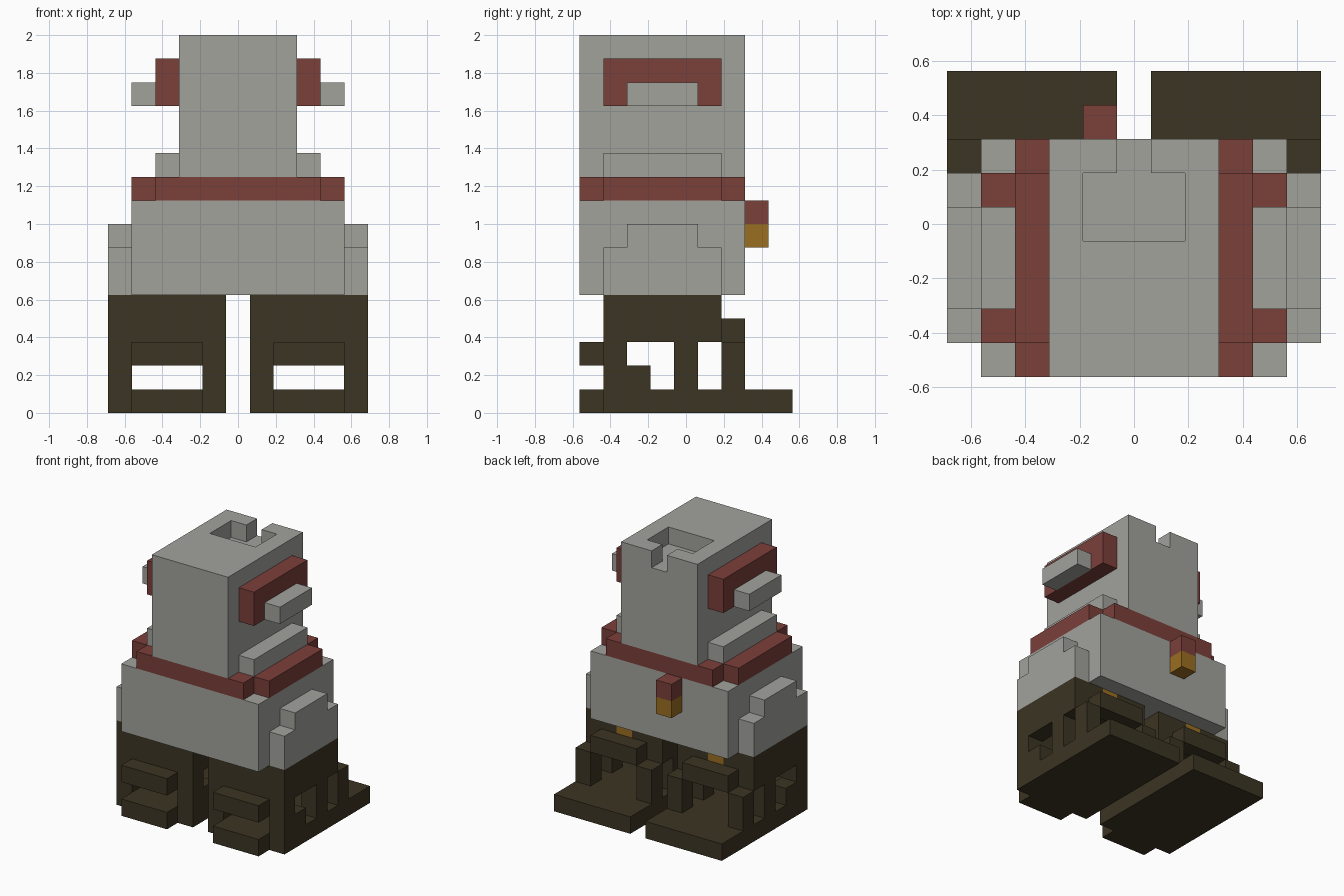
import bpy, bmesh
from mathutils import Vector

if "Cube" in bpy.data.objects:
    bpy.data.objects.remove(bpy.data.objects["Cube"])

U = 0.125                                   # block size
ORIGIN = Vector((-5.5 * U, -4.5 * U, 0))    # corner of the 11 x 9 x 16 block grid


def material(name, color):
    m = bpy.data.materials.new(name)
    m.diffuse_color = (*color, 1)
    m.use_nodes = True
    m.node_tree.nodes["Principled BSDF"].inputs["Base Color"].default_value = m.diffuse_color
    return m


GRAY = material("stone_gray", (0.36, 0.36, 0.335))
RED = material("brick_red", (0.198, 0.05, 0.042))
BROWN = material("dark_brown", (0.045, 0.035, 0.017))
GOLD = material("ochre_gold", (0.323, 0.156, 0.016))

cells = {}      # block -> part name
paint = {}      # part name -> material


def block(part, mat, x, y, z, mirror=False):
    """Fill a box of blocks; each range is (start, end)."""
    paint[part] = mat
    for i in range(*x):
        for j in range(*y):
            for k in range(*z):
                cells[(i, j, k)] = part
    if mirror:
        block(part.replace("right", "left"), mat, (11 - x[1], 11 - x[0]), y, z)


def carve(x, y, z):
    for i in range(*x):
        for j in range(*y):
            for k in range(*z):
                cells.pop((i, j, k), None)


# head with a keyhole pit in its top
block("head", GRAY, (3, 8), (0, 7), (10, 16))
carve((4, 7), (4, 6), (15, 16))
carve((5, 6), (6, 7), (15, 16))

# ears and shoulder ledges
block("right_ear", RED, (8, 9), (1, 6), (13, 15), True)
block("right_ear_tip", GRAY, (9, 10), (2, 5), (13, 14), True)
block("right_shoulder", GRAY, (8, 9), (1, 6), (10, 11), True)

# collar
block("collar", RED, (2, 9), (0, 7), (9, 10))
block("collar", RED, (1, 10), (1, 6), (9, 10))

# body with stepped side bulges
block("body", GRAY, (1, 10), (0, 7), (5, 9))
block("right_hip", GRAY, (10, 11), (1, 6), (5, 7), True)
block("right_hip", GRAY, (10, 11), (2, 5), (7, 8), True)

# tail on the back
block("tail_base", RED, (4, 5), (7, 8), (8, 9))
block("tail_tip", GOLD, (4, 5), (7, 8), (7, 8))

# legs: hollow block on side frames
block("right_leg", BROWN, (6, 11), (1, 6), (3, 5), True)
for wall in (6, 10):
    w = (wall, wall + 1)
    block("right_leg", BROWN, w, (1, 2), (1, 3), True)
    block("right_leg", BROWN, w, (2, 3), (1, 2), True)
    block("right_leg", BROWN, w, (4, 5), (1, 3), True)
    block("right_leg", BROWN, w, (6, 7), (1, 3), True)
    block("right_leg", BROWN, w, (5, 6), (3, 4), True)
block("right_leg", BROWN, (7, 10), (1, 2), (2, 3), True)
for x in ((7, 10), (1, 4)):
    carve(x, (2, 6), (3, 4))
block("right_nozzle", GOLD, (8, 9), (5, 6), (4, 5), True)

# bars on the front and back of the legs
block("right_front_bar", BROWN, (7, 10), (0, 1), (2, 3), True)
block("right_back_bar", BROWN, (7, 10), (6, 7), (3, 4), True)

# feet
block("right_foot", BROWN, (6, 11), (1, 9), (0, 1), True)
block("right_foot", BROWN, (7, 10), (0, 1), (0, 1), True)


def build(part):
    """Make one object from the exposed sides of a part's blocks."""
    bm = bmesh.new()
    for cell, owner in cells.items():
        if owner != part:
            continue
        for axis in range(3):
            for side in (0, 1):
                near = list(cell)
                near[axis] += 2 * side - 1
                if tuple(near) in cells:
                    continue
                corners = []
                for a, b in ((0, 0), (1, 0), (1, 1), (0, 1)):
                    p = Vector(cell)
                    p[axis] += side
                    p[(axis + 1) % 3] += a
                    p[(axis + 2) % 3] += b
                    corners.append(bm.verts.new(ORIGIN + p * U))
                bm.faces.new(corners if side else corners[::-1])
    bmesh.ops.remove_doubles(bm, verts=bm.verts[:], dist=0.001)
    bmesh.ops.dissolve_limit(bm, angle_limit=0.02, verts=bm.verts[:], edges=bm.edges[:])
    mesh = bpy.data.meshes.new(part)
    bm.to_mesh(mesh)
    bm.free()
    mesh.materials.append(paint[part])
    bpy.context.collection.objects.link(bpy.data.objects.new(part, mesh))


for name in paint:
    build(name)
